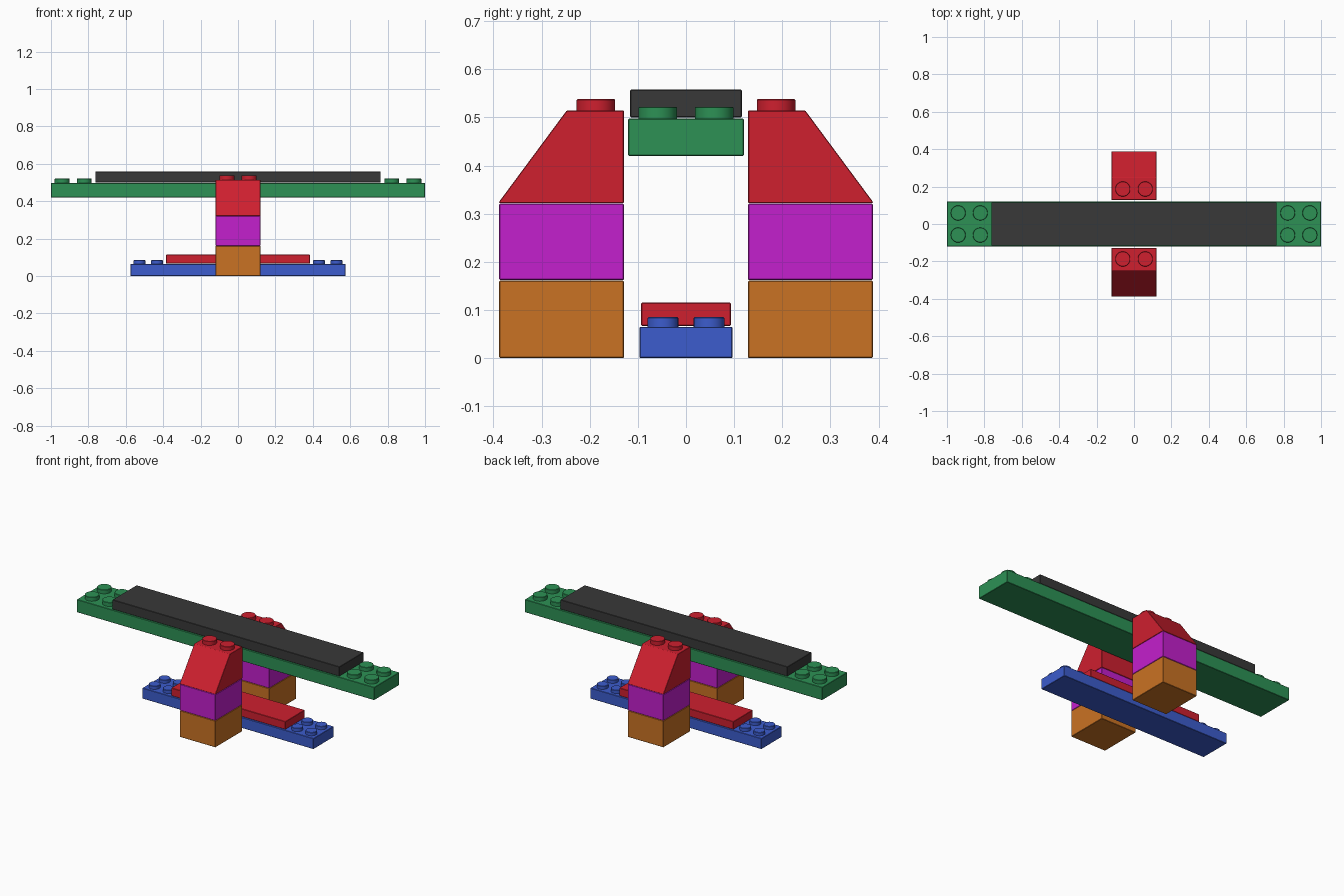
import bpy, bmesh
from mathutils import Matrix

if "Cube" in bpy.data.objects:
    bpy.data.objects.remove(bpy.data.objects["Cube"])


def material(name, rgb):
    m = bpy.data.materials.new(name)
    m.diffuse_color = (*rgb, 1)
    m.use_nodes = True
    m.node_tree.nodes["Principled BSDF"].inputs["Base Color"].default_value = m.diffuse_color
    return m


RED = material("red", (0.62, 0.014, 0.028))
GREEN = material("green", (0.026, 0.283, 0.091))
BLUE = material("blue", (0.045, 0.107, 0.61))
MAGENTA = material("magenta", (0.55, 0.014, 0.61))
ORANGE = material("orange", (0.59, 0.17, 0.017))
DARK = material("dark grey", (0.04, 0.04, 0.04))


def brick(name, mat, half_x, profile, studs=(), stud_r=0.04, stud_z=(0, 0)):
    """Extrude a (y, z) profile along x, then add round studs at (x, y)."""
    bm = bmesh.new()
    base = bm.faces.new([bm.verts.new((-half_x, y, z)) for y, z in profile])
    new = bmesh.ops.extrude_face_region(bm, geom=[base])["geom"]
    verts = [v for v in new if isinstance(v, bmesh.types.BMVert)]
    bmesh.ops.translate(bm, verts=verts, vec=(2 * half_x, 0, 0))
    low, high = stud_z[0] - 0.006, stud_z[1]
    for x, y in studs:
        bmesh.ops.create_cone(bm, cap_ends=True, segments=24, radius1=stud_r,
                              radius2=stud_r, depth=high - low,
                              matrix=Matrix.Translation((x, y, (low + high) / 2)))
    bmesh.ops.recalc_face_normals(bm, faces=bm.faces)
    # smooth only the round stud walls
    for f in bm.faces:
        f.smooth = abs(f.normal.z) < 0.1 and f.calc_area() < 0.001
    for e in bm.edges:
        if len(e.link_faces) == 2 and e.calc_face_angle() > 0.5:
            e.smooth = False
    me = bpy.data.meshes.new(name)
    bm.to_mesh(me)
    bm.free()
    me.materials.append(mat)
    ob = bpy.data.objects.new(name, me)
    bpy.context.collection.objects.link(ob)
    # tiny softened edges
    bev = ob.modifiers.new("edge", "BEVEL")
    bev.width = 0.002
    bev.segments = 1
    bev.limit_method = 'ANGLE'
    return ob


def rect(y0, y1, z0, z1):
    return [(y0, z0), (y1, z0), (y1, z1), (y0, z1)]


def end_studs(xs, y):
    return [(sx * x, sy * y) for x in xs for sx in (-1, 1) for sy in (-1, 1)]


# Upper beam: long studded plate with a smooth tile on top
brick("upper_plate", GREEN, 1.0, rect(-0.12, 0.12, 0.42, 0.498),
      end_studs((0.94, 0.822), 0.059), 0.04, (0.498, 0.522))
brick("upper_tile", DARK, 0.763, rect(-0.116, 0.116, 0.5, 0.558))

# Lower beam: shorter studded plate with a smooth tile on top
brick("lower_plate", BLUE, 0.575, rect(-0.097, 0.097, 0.0, 0.065),
      end_studs((0.527, 0.433), 0.048), 0.032, (0.065, 0.085))
brick("lower_tile", RED, 0.384, rect(-0.093, 0.093, 0.067, 0.115))

# Front and back towers: two blocks and a slope facing outward
for side, s in (("front", -1), ("back", 1)):
    a, b = s * 0.129, s * 0.388
    brick(side + "_base_block", ORANGE, 0.12, rect(a, b, 0.0, 0.161))
    brick(side + "_middle_block", MAGENTA, 0.12, rect(a, b, 0.162, 0.321))
    brick(side + "_slope", RED, 0.12,
          [(a, 0.322), (b, 0.322), (b, 0.325), (s * 0.248, 0.514), (a, 0.514)],
          [(-0.06, s * 0.187), (0.06, s * 0.187)], 0.04, (0.514, 0.538))
